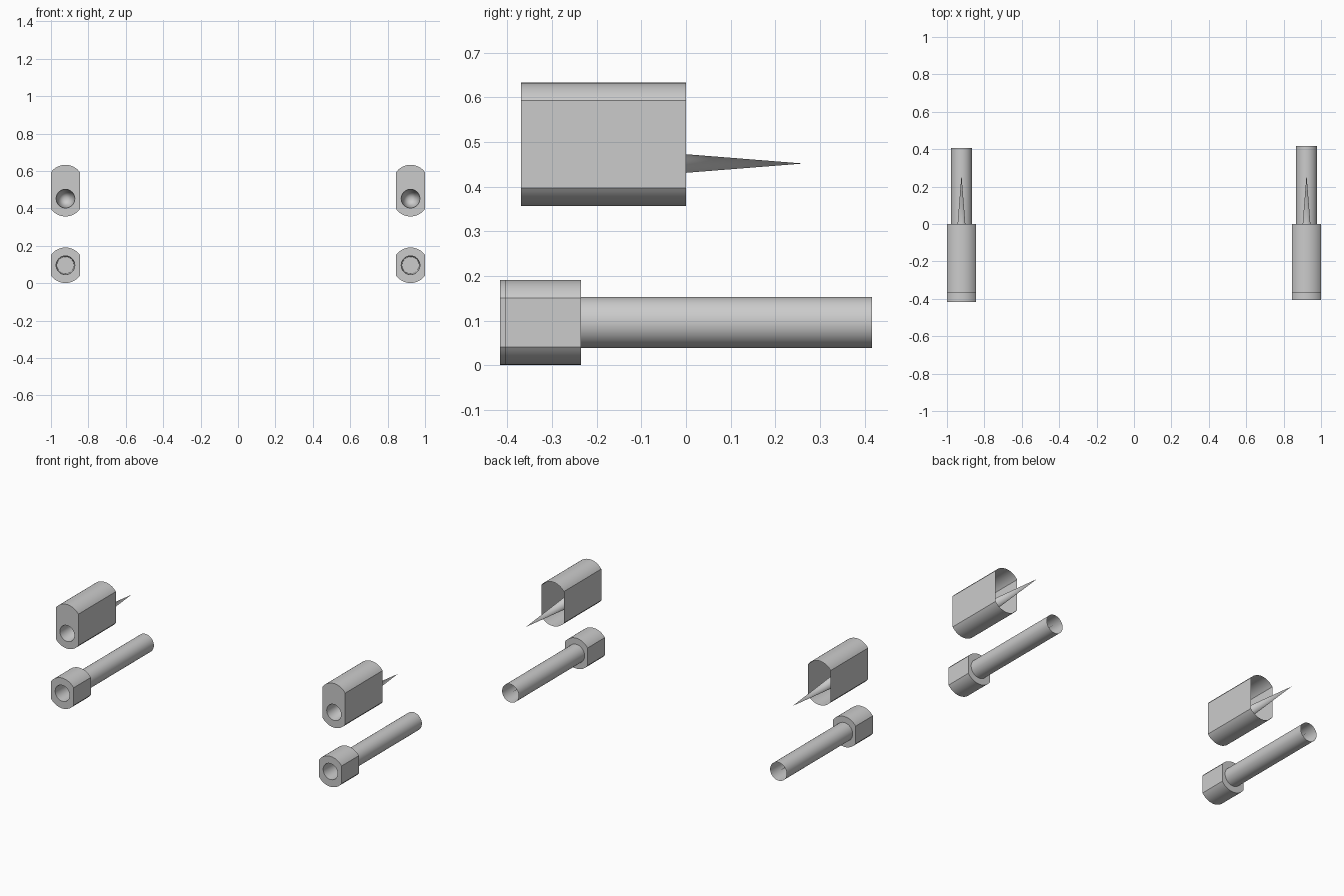
import bpy, bmesh, math

cube = bpy.data.objects.get("Cube")
if cube:
    bpy.data.objects.remove(cube, do_unlink=True)

grey = bpy.data.materials.new("light_grey")
grey.use_nodes = True
COLOUR = (0.6, 0.6, 0.6, 1)
grey.diffuse_color = COLOUR
grey.node_tree.nodes["Principled BSDF"].inputs["Base Color"].default_value = COLOUR

SIDES = 48
HALF_WIDTH = 0.0775
ROUND = 0.095
CENTRE_X = 0.9225


def circle(x, z, radius):
    return [(x + radius * math.cos(2 * math.pi * i / SIDES),
             z + radius * math.sin(2 * math.pi * i / SIDES)) for i in range(SIDES)]


def flat_sided(x, low, high):
    """Rounded top and bottom arcs, cut off by two flat sides."""
    start = math.acos(HALF_WIDTH / ROUND)
    steps = 20
    points = []
    for z, base in ((high, 0), (low, math.pi)):
        for i in range(steps + 1):
            a = base + start + (math.pi - 2 * start) * i / steps
            points.append((x + ROUND * math.cos(a), z + ROUND * math.sin(a)))
    return points


def ring(bm, points, y):
    verts = [bm.verts.new((x, y, z)) for x, z in points]
    for a, b in zip(verts, verts[1:] + verts[:1]):
        bm.edges.new((a, b))
    return verts


def wall(bm, first, second):
    n = len(first)
    for i in range(n):
        j = (i + 1) % n
        bm.faces.new((first[i], first[j], second[j], second[i]))


def cone_to(bm, verts, x, y, z):
    tip = bm.verts.new((x, y, z))
    for a, b in zip(verts, verts[1:] + verts[:1]):
        bm.faces.new((a, b, tip))


def holed_face(bm, outer, inner):
    edges = [bm.edges.get((a, b)) for loop in (outer, inner)
             for a, b in zip(loop, loop[1:] + loop[:1])]
    bmesh.ops.triangle_fill(bm, edges=edges, use_beauty=True)


def finish(bm, name):
    bmesh.ops.recalc_face_normals(bm, faces=bm.faces[:])
    mesh = bpy.data.meshes.new(name)
    bm.to_mesh(mesh)
    bm.free()
    mesh.materials.append(grey)
    obj = bpy.data.objects.new(name, mesh)
    bpy.context.collection.objects.link(obj)
    bpy.ops.object.select_all(action='DESELECT')
    obj.select_set(True)
    bpy.context.view_layer.objects.active = obj
    bpy.ops.object.shade_smooth_by_angle(angle=math.radians(30))


def upper_housing(side, x):
    # Open-backed shell whose front hole narrows into a long spike
    z = 0.452
    bm = bmesh.new()
    outline = flat_sided(x, z, 0.538)
    front, back = ring(bm, outline, -0.37), ring(bm, outline, 0)
    wall(bm, front, back)
    hole = ring(bm, circle(x, z, 0.05), -0.37)
    holed_face(bm, front, hole)
    cone_to(bm, hole, x, 0.263, z)
    finish(bm, side + "_upper_housing")


def lower_connector(side, x, shift):
    # Flat-sided head with a tapered socket and an open tube behind
    z = 0.096
    y_front, y_back, y_end = -0.405 + shift, -0.235 + shift, 0.417 + shift
    bm = bmesh.new()
    outline = flat_sided(x, z, z)
    front, back = ring(bm, outline, y_front), ring(bm, outline, y_back)
    wall(bm, front, back)
    tube = ring(bm, circle(x, z, 0.057), y_back)
    holed_face(bm, back, tube)
    wall(bm, tube, ring(bm, circle(x, z, 0.057), y_end))
    hole = ring(bm, circle(x, z, 0.05), y_front)
    holed_face(bm, front, hole)
    floor = ring(bm, circle(x, z, 0.045), y_back)
    wall(bm, hole, floor)
    bm.faces.new(floor)
    finish(bm, side + "_lower_connector")

    # Slim needle running inside the tube
    bm = bmesh.new()
    cone_to(bm, ring(bm, circle(x, z, 0.02), y_back), x, y_end - 0.01, z)
    finish(bm, side + "_inner_needle")


for side, sign, shift in (("left", 1, 0), ("right", -1, -0.012)):
    upper_housing(side, sign * CENTRE_X)
    lower_connector(side, sign * CENTRE_X, shift)
